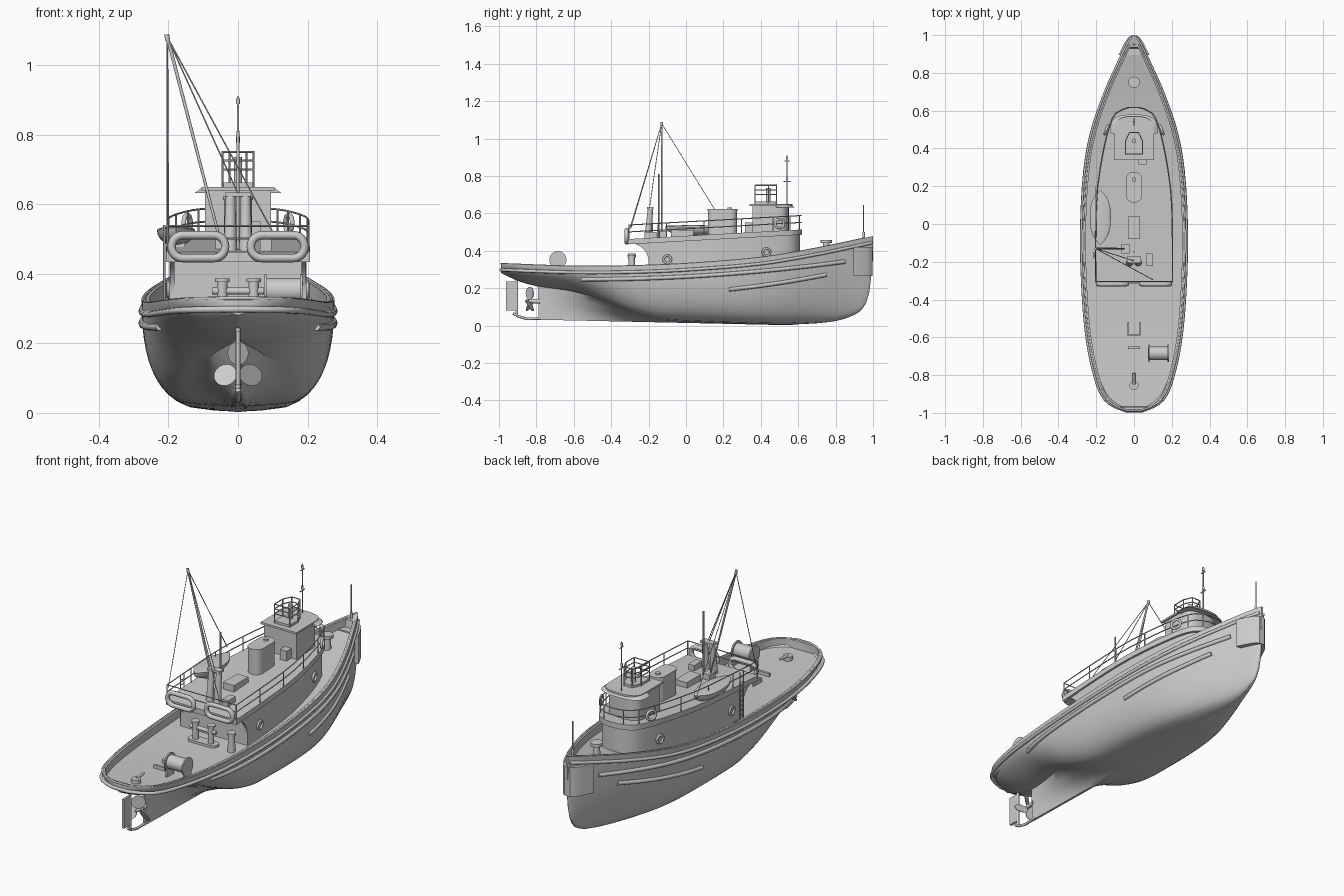
import bpy, bmesh, math
from mathutils import Vector

cube = bpy.data.objects.get("Cube")
if cube:
    bpy.data.objects.remove(cube, do_unlink=True)

grey = bpy.data.materials.new("grey_paint")
grey.use_nodes = True
grey.diffuse_color = (0.6, 0.6, 0.6, 1)
grey.node_tree.nodes["Principled BSDF"].inputs["Base Color"].default_value = (0.6, 0.6, 0.6, 1)


def finish(name, mesh, smooth=35):
    ob = bpy.data.objects.new(name, mesh)
    bpy.context.collection.objects.link(ob)
    mesh.materials.clear()
    mesh.materials.append(grey)
    bpy.ops.object.select_all(action='DESELECT')
    ob.select_set(True)
    bpy.context.view_layer.objects.active = ob
    bpy.ops.object.shade_smooth_by_angle(angle=math.radians(smooth))


def loft(name, rings, smooth=35):
    bm = bmesh.new()
    rows = [[bm.verts.new(p) for p in r] for r in rings]
    n = len(rows[0])
    for a, b in zip(rows, rows[1:]):
        for i in range(n):
            bm.faces.new((a[i], a[(i + 1) % n], b[(i + 1) % n], b[i]))
    bm.faces.new(rows[0])
    bm.faces.new(rows[-1])
    bmesh.ops.remove_doubles(bm, verts=bm.verts, dist=0.0002)
    bmesh.ops.recalc_face_normals(bm, faces=bm.faces)
    mesh = bpy.data.meshes.new(name)
    bm.to_mesh(mesh)
    bm.free()
    finish(name, mesh, smooth)


def prism(name, outline, low, high):
    # low and high may be numbers or functions of y
    z = lambda h, y: h(y) if callable(h) else h
    loft(name, [[(x, y, z(h, y)) for x, y in outline] for h in (low, high)])


def box(name, c, s):
    pts = [(c[0] + i * s[0] / 2, c[1] + j * s[1] / 2) for i, j in ((-1, -1), (1, -1), (1, 1), (-1, 1))]
    prism(name, pts, c[2] - s[2] / 2, c[2] + s[2] / 2)


def rod(name, a, b, r1, r2=None, sides=16):
    a, b = Vector(a), Vector(b)
    q = (b - a).to_track_quat('Z', 'Y')
    circle = [(math.cos(t * math.tau / sides), math.sin(t * math.tau / sides)) for t in range(sides)]
    ring = lambda o, r: [o + q @ Vector((x * r, y * r, 0)) for x, y in circle]
    loft(name, [ring(a, r1), ring(b, r1 if r2 is None else r2)])


def tube(name, pts, r, cyclic=False):
    cu = bpy.data.curves.new(name, 'CURVE')
    cu.dimensions, cu.bevel_depth, cu.bevel_resolution = '3D', r, 2
    cu.use_fill_caps = True
    sp = cu.splines.new('POLY')
    sp.points.add(len(pts) - 1)
    for p, v in zip(sp.points, pts):
        p.co = (*v, 1)
    sp.use_cyclic_u = cyclic
    tmp = bpy.data.objects.new(name + "_path", cu)
    mesh = bpy.data.meshes.new_from_object(tmp)
    bpy.data.objects.remove(tmp)
    finish(name, mesh, 50)


def stadium(cx, cy, hx, hy, r, n=6):
    out = []
    for k, (i, j) in enumerate(((1, 1), (-1, 1), (-1, -1), (1, -1))):
        for t in range(n + 1):
            a = (k + t / n) * math.pi / 2
            out.append((cx + i * (hx - r) + r * math.cos(a), cy + j * (hy - r) + r * math.sin(a)))
    return out


def spline(table):
    # smooth curve through (position, value) pairs
    def f(y):
        y = min(max(y, table[0][0]), table[-1][0])
        i = max(k for k in range(len(table) - 1) if table[k][0] <= y)
        (x0, a), (x1, b) = table[i], table[i + 1]
        tangent = lambda k: ((table[min(k + 1, len(table) - 1)][1] - table[max(k - 1, 0)][1]) /
                             (table[min(k + 1, len(table) - 1)][0] - table[max(k - 1, 0)][0]))
        h = x1 - x0
        t = (y - x0) / h
        return (a * (2*t**3 - 3*t*t + 1) + b * (3*t*t - 2*t**3)
                + h * tangent(i) * (t**3 - 2*t*t + t) + h * tangent(i + 1) * (t**3 - t*t))
    return f


# Hull lines: beam, sheer, bilge, keel, deadwood width and section shape
beam = spline([(-.988, .045), (-.975, .085), (-.93, .152), (-.82, .202), (-.6, .248), (-.3, .272), (0, .276),
               (.3, .257), (.5, .219), (.7, .15), (.85, .083), (.94, .04), (1, .006)])
sheer = spline([(-1, .332), (-.6, .318), (-.3, .32), (0, .332), (.4, .365), (.7, .415), (1, .478)])
bilge = spline([(-.988, .282), (-.9, .24), (-.8, .212), (-.6, .182), (-.45, .135), (-.3, .075), (-.15, .034),
                (0, .022), (.4, .008), (.6, .008), (.8, .025), (.9, .058), (.95, .1), (.98, .18), (1, .36)])
skeg = spline([(-1, .004), (-.8, .007), (-.65, .035), (-.5, .09), (-.35, .13), (-.2, .13), (0, .105),
               (.4, .075), (.6, .04), (.8, .012), (1, .003)])
power = spline([(-1, 2), (-.6, 2), (0, 2.5), (.5, 2.4), (1, 1.8)])
round_q = spline([(-1, 1.5), (-.7, 1.5), (-.3, 2), (0, 2.5), (.3, 2.7), (.5, 2.6), (.8, 2), (1, 1.8)])


def keel(y):
    return bilge(y) - .001 if y < -.79 or y > .6 else min(bilge(y) - .001, .014 - .022 * y)


def hull_x(y, z):
    u = min(max((z - bilge(y)) / (sheer(y) - bilge(y)), 0), 1)
    w = min(skeg(y), beam(y) * .8)
    return w + (beam(y) - w) * (1 - (1 - u) ** power(y)) ** (1 / round_q(y))


def section(y, solid):
    z0, zk, s, b = bilge(y), keel(y), sheer(y), beam(y)
    w = hull_x(y, z0)
    half = [(0, zk), (min(w * .8, .006), zk)]
    half += [(max(w * t ** 1.3, min(w * .8, .006)), zk + (z0 - zk) * t) for t in (.25, .5, .75)]
    for k in range(13):
        z = z0 + (s - z0) * (k / 12) ** 1.6
        half.append((hull_x(y, z), z))
    inner = max(b - .022, b * .4)
    floor = s - .002 if solid else s - .042
    half += [(inner, s), (inner, floor), (0, floor)]
    return [(x, y, z) for x, z in half] + [(-x, y, z) for x, z in half[-2:0:-1]]


spans = [(-.988, True), (-.98, True), (-.97, True), (-.966, False)]
spans += [(-.95 + .03 * i, False) for i in range(6)] + [(-.792, False), (-.788, False)]
spans += [(-.75 + .05 * i, False) for i in range(34)] + [(.93, False), (.935, True)]
spans += [(y, True) for y in (.95, .965, .98, .99, 1)]
loft("hull", [section(*s) for s in spans], smooth=40)

# Bulwark cap, rubbing strakes and the bow fender
ys = [-.988 + .02 * i for i in range(100)]
cap = [(beam(y), y, sheer(y) - .034) for y in ys]
tube("sheer_strake", [(-x, y, z) for x, y, z in cap[::-1]] + cap, .009)
rail = [(beam(y) - .008, y, sheer(y) - .002) for y in ys if y < .97]
tube("bulwark_cap", [(-x, y, z) for x, y, z in rail[::-1]] + rail, .005)
for side, word in ((1, "left"), (-1, "right")):
    for label, a, b, za, zb, sag in (("upper", -.56, .85, .247, .342, .024), ("lower", .23, .75, .193, .272, .006)):
        pts = []
        for i in range(31):
            t = i / 30
            y, z = a + (b - a) * t, za + (zb - za) * t - sag * 4 * t * (1 - t)
            pts.append((side * hull_x(y, z), y, z))
        tube(f"{label}_strake_{word}", pts, .011)
edge = [(beam(y) + .02, y) for y in (.895, .91, .93, .95, .97)] + [(.032, .985), (.016, .997)]
prism("bow_fender", edge + [(-x, y) for x, y in edge[::-1]], .265, .42)

# Rudder, shoe and propeller
box("rudder", (0, -.932, .158), (.012, .062, .155))
rod("rudder_stock", (0, -.905, .05), (0, -.905, .25), .007)
tube("rudder_shoe", [(0, -.77, .038), (0, -.85, .036), (0, -.9, .05), (0, -.925, .066)], .007)
rod("propeller_hub", (0, -.78, .13), (0, -.86, .13), .014, .007)
for k in range(3):
    a = k * math.tau / 3
    d, e = Vector((math.sin(a), 0, math.cos(a))), Vector((math.cos(a), 0, -math.sin(a)))
    o = Vector((0, -.835, .13))
    angles = [t * math.tau / 20 for t in range(20)]
    loft(f"propeller_blade_{k + 1}", [
        [o + d * (.042 + .034 * math.cos(t)) + e * (.03 * math.sin(t)) + Vector((0, y + .02 * math.sin(t), 0))
         for t in angles] for y in (-.002, .002)])

# Deckhouse and boat deck
plan = spline([(-.31, .207), (0, .206), (.18, .198), (.35, .173), (.5, .14), (.56, .118), (.59, .098),
               (.61, .062), (.62, .03)])
deck_z = lambda y: .463 + (y + .3) * .055


def outline(start, inset):
    pts = [(plan(start) - inset, start)]
    pts += [(plan(y) - inset, y - inset) for y in (-.1, 0, .1, .2, .3, .36, .42, .47, .52, .56, .59, .61, .62)]
    return pts + [(-x, y) for x, y in pts[::-1]]


prism("deckhouse", outline(-.2, .01), lambda y: sheer(y) - .046, lambda y: deck_z(y) - .01)
prism("boat_deck", outline(-.31, 0), lambda y: deck_z(y) - .028, deck_z)
turn = [i * math.tau / 20 for i in range(20)]
for side, word in ((1, "left"), (-1, "right")):
    arc = [(-.3 + .1 * math.cos(t / 4), .34 + .1 * math.sin(t / 4)) for t in turn + [math.tau]]
    loft("deck_bracket_" + word, [[(side * x, y, z) for y, z in arc + [(-.19, .44), (-.19, .34)]] for x in (.183, .195)])
    for y, z in ((-.1, .354), (.43, .392)):
        slope = (plan(y + .02) - plan(y - .02)) / .04
        rim = [(side * (plan(y) - .008 + slope * .02 * math.cos(t)), y + .02 * math.cos(t), z + .02 * math.sin(t))
               for t in turn]
        tube("porthole_rim_" + word, rim, .006, True)
    ring = [(side * (plan(.5) + .006 - .01 * math.cos(t)), .5 + .024 * math.cos(t), .545 + .024 * math.sin(t)) for t in turn]
    tube("lifebuoy_" + word, ring, .007, True)
    tube("oval_fender_" + word, [(x, -.318, z) for x, z in stadium(side * .114, .478, .077, .033, .032)], .012, True)

# Boat deck railing
path = outline(-.305, .004)
for h in (.038, .075):
    tube("deck_rail", [(x, y, deck_z(y) + h) for x, y in path], .0028, True)
for x, y in [p for i, p in enumerate(path) if min(i, 27 - i) in (0, 1, 3, 5, 8, 10, 12)]:
    rod("rail_post", (x, y, deck_z(y) - .01), (x, y, deck_z(y) + .075), .003, sides=6)

# Wheelhouse with visor roof and upper lookout
bow_arc = [(math.cos(t), math.sin(t)) for t in [i * math.pi / 12 for i in range(13)]]
squarish = lambda v: math.copysign(abs(v) ** .75, v)
front = lambda w, y0, y1, bulge: [(-w, y0), (w, y0)] + [(w * squarish(c), y1 + bulge * squarish(s)) for c, s in bow_arc]
prism("wheelhouse", front(.095, .355, .49, .06), .47, .64)
prism("wheelhouse_roof", front(.105, .34, .5, .07), .64, .65)
loft("roof_visor", [[(x, y, z) for x, y in front(w, .48, .51, b)] for w, b, z in ((.125, .07, .632), (.102, .05, .648))])
lookout = [(-.045, .37), (.045, .37), (.045, .44), (.024, .485), (-.024, .485), (-.045, .44)]
prism("lookout_base", lookout, .648, .662)
for z in (.7, .725, .75):
    tube("lookout_rail", [(x, y, z) for x, y in lookout], .003, True)
for x, y in lookout:
    rod("lookout_post", (x, y, .65), (x, y, .75), .003, sides=6)
rod("compass_stand", (0, .44, .65), (0, .44, .735), .012)
rod("signal_mast", (0, .54, .64), (0, .54, .91), .003)
for z, w in ((.77, .02), (.88, .014)):
    rod("mast_crossbar", (0, .54 - w, z), (0, .54 + w, z), .003)
    rod("mast_lamp", (0, .54, z + .008), (0, .54, z + .024), .006)
box("wheelhouse_locker", (.045, .335, .515), (.04, .04, .07))

# Funnel, skylight, ventilators and mast
prism("funnel", stadium(0, .195, .04, .078, .036), .46, .62)
prism("funnel_lip", stadium(0, .195, .043, .081, .039), .612, .622)
rod("exhaust_pipe", (0, .235, .62), (0, .235, .63), .012)
box("engine_skylight", (0, -.02, .49), (.065, .12, .04))
box("deck_locker", (.08, -.19, .48), (.034, .065, .04))
for x in (-.022, .022):
    rod("derrick_column", (x, -.205, .45), (x, -.19, .625), .02, .014)
box("derrick_head", (0, -.19, .628), (.075, .035, .012))
rod("aft_pole", (0, -.147, .46), (0, -.147, .81), .004)
box("derrick_winch", (-.045, -.13, .485), (.04, .05, .04))
top = (-.203, -.13, 1.08)
rod("derrick_boom", (-.05, -.13, .49), top, .004, .005)
rod("boom_tip", (-.202, -.13, 1.07), (-.205, -.13, 1.088), .007)
for end in ((-.2, -.3, .52), (.1, -.295, .52), (0, -.195, .63), (-.203, .2, .545)):
    rod("derrick_stay", end, top, .002, sides=6)

# Lifeboat with a low domed cover, and side ladder
rings = []
for i in range(25):
    t = -1 + i / 12
    w = .055 * max(1 - abs(t) ** 3, .02)
    rise = lambda s: -.045 * s * (1 - t**4 * .6) if s > 0 else -.012 * s * (1 - t * t)
    rings.append([(-.178 + w * math.cos(a), .035 + .145 * t, .525 + .008 * t * t + rise(math.sin(a))) for a in turn])
loft("lifeboat", rings)
for y in (-.03, .1):
    box("lifeboat_chock", (-.178, y, .482), (.05, .012, .03))
for y in (-.15, -.18):
    rod("ladder_side", (-.212, y, .29), (-.212, y, .54), .003, sides=6)
for i in range(9):
    rod("ladder_rung", (-.212, -.15, .31 + .025 * i), (-.212, -.18, .31 + .025 * i), .002, sides=6)

# Working deck gear
prism("bitt_base", stadium(0, -.29, .085, .028, .027), .27, .29)
for x in (-.045, .045):
    rod("towing_bitt", (x, -.29, .275), (x, -.29, .38), .015)
    rod("bitt_head", (x, -.29, .376), (x, -.29, .386), .021)
rod("bitt_crossbar", (-.075, -.29, .35), (.075, -.29, .35), .01)
rod("deck_bollard", (.165, -.29, .275), (.165, -.29, .365), .02, .016)
rod("bollard_head", (.165, -.29, .365), (.165, -.29, .378), .022)
rod("hawser_drum", (.08, -.685, .352), (.18, -.685, .352), .036, sides=24)
for x in (.076, .178):
    rod("hawser_flange", (x, -.685, .352), (x + .007, -.685, .352), .046, sides=24)
    box("hawser_stand", (x + .003, -.685, .3), (.008, .06, .06))
for x in (-.03, .03):
    box("tow_guide", (x, -.555, .285), (.008, .07, .02))
box("tow_guide_end", (0, -.588, .285), (.05, .01, .02))
box("tow_bar", (0, -.655, .285), (.065, .012, .02))
rod("stern_fairlead", (0, -.855, .28), (0, -.855, .305), .024)
rod("stern_hook", (0, -.85, .305), (0, -.79, .308), .007)
rod("capstan", (0, .75, .37), (0, .75, .445), .02, .016)
rod("capstan_head", (0, .75, .442), (0, .75, .458), .03)
rod("bow_staff", (0, .95, .46), (0, .95, .645), .003)
rod("staff_socket", (0, .95, .45), (0, .95, .5), .007)
